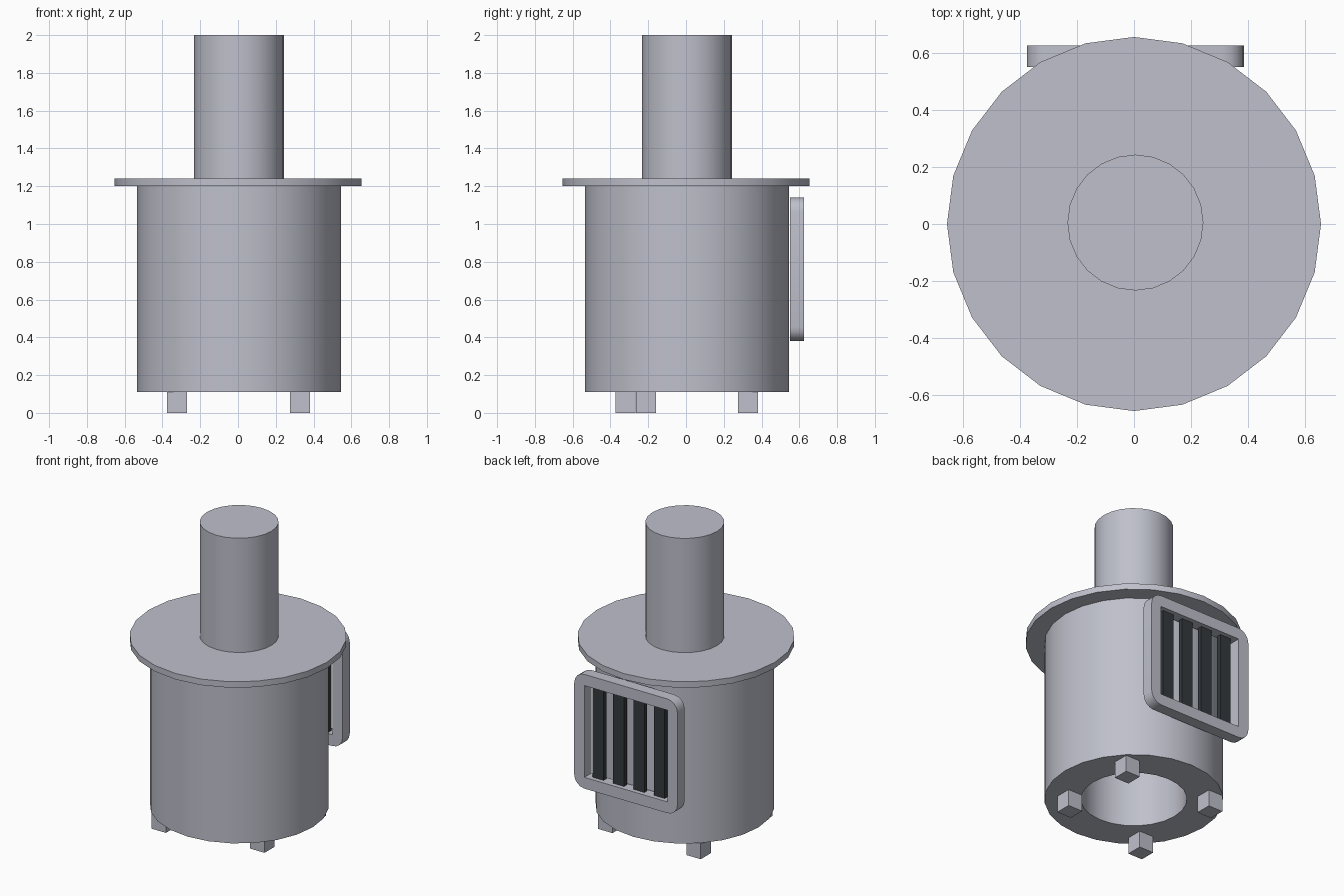
import bpy
import bmesh
from math import radians, sin, cos, pi
from mathutils import Vector

default = bpy.data.objects.get("Cube")
if default:
    bpy.data.objects.remove(default, do_unlink=True)

SIDES = 24
MID = 0.005  # shared axis of body, pipe and grille


def material(name, rgb):
    mat = bpy.data.materials.new(name)
    mat.use_nodes = True
    mat.diffuse_color = (*rgb, 1)
    mat.node_tree.nodes["Principled BSDF"].inputs["Base Color"].default_value = (*rgb, 1)
    return mat


steel = material("pale_steel", (0.52, 0.53, 0.60))
dark = material("dark_slate", (0.035, 0.042, 0.047))


def smooth(obj):
    bpy.ops.object.select_all(action="DESELECT")
    obj.select_set(True)
    bpy.context.view_layer.objects.active = obj
    bpy.ops.object.shade_smooth_by_angle(angle=radians(30))


def add_mesh(name, bm, mat):
    bmesh.ops.recalc_face_normals(bm, faces=bm.faces)
    mesh = bpy.data.meshes.new(name)
    bm.to_mesh(mesh)
    bm.free()
    mesh.materials.append(mat)
    obj = bpy.data.objects.new(name, mesh)
    bpy.context.collection.objects.link(obj)
    return obj


def box(name, centre, size, mat):
    bm = bmesh.new()
    bmesh.ops.create_cube(bm, size=1)
    bmesh.ops.scale(bm, vec=size, verts=bm.verts)
    bmesh.ops.translate(bm, vec=centre, verts=bm.verts)
    return add_mesh(name, bm, mat)


def cylinder(name, radius, bottom, top, offset):
    bm = bmesh.new()
    bmesh.ops.create_cone(bm, cap_ends=True, segments=SIDES, radius1=radius,
                          radius2=radius, depth=top - bottom)
    bmesh.ops.translate(bm, vec=(offset, offset, (top + bottom) / 2), verts=bm.verts)
    obj = add_mesh(name, bm, steel)
    smooth(obj)
    return obj


# Hollow drum, open underneath
bm = bmesh.new()
profile = [(0.32, 0.11), (0.54, 0.11), (0.54, 1.20), (0.32, 1.20)]
ring = [bm.verts.new((r, 0, z)) for r, z in profile]
edges = [bm.edges.new((ring[i - 1], ring[i])) for i in range(len(ring))]
bmesh.ops.spin(bm, geom=ring + edges, cent=(0, 0, 0), axis=(0, 0, 1),
               angle=2 * pi, steps=SIDES)
bmesh.ops.remove_doubles(bm, verts=bm.verts, dist=0.0005)
bmesh.ops.translate(bm, vec=(MID, MID, 0), verts=bm.verts)
smooth(add_mesh("drum_body", bm, steel))

# Lid plate and flue pipe
cylinder("lid_plate", 0.655, 1.20, 1.24, 0)
cylinder("flue_pipe", 0.238, 1.24, 2.0, MID)

# Feet, with one set further in than the others
for name, x, y in [("front_left_foot", 0.328, -0.212), ("front_right_foot", -0.322, -0.32),
                   ("back_left_foot", 0.328, 0.328), ("back_right_foot", -0.322, 0.328)]:
    box(name, (x, y, 0.055), (0.106, 0.106, 0.11), steel)

# Rounded grille frame with a square opening
HALF, INNER, ROUND = 0.38, 0.305, 0.075
outer = []
for quarter in range(4):
    diagonal = pi / 4 + quarter * pi / 2
    corner = Vector((cos(diagonal), sin(diagonal))) * (HALF - ROUND) * 2 ** 0.5
    for step in range(5):
        a = quarter * pi / 2 + step * pi / 8
        outer.append(corner + Vector((cos(a), sin(a))) * ROUND)
inner = [Vector((sx * INNER, sy * INNER)) for sx, sy in ((1, 1), (-1, 1), (-1, -1), (1, -1))]
curve = bpy.data.curves.new("grille_frame", "CURVE")
curve.dimensions = "2D"
curve.fill_mode = "BOTH"
curve.extrude = 0.0375
for points in (outer, inner):
    spline = curve.splines.new("POLY")
    spline.points.add(len(points) - 1)
    for target, p in zip(spline.points, points):
        target.co = (p.x, p.y, 0, 1)
    spline.use_cyclic_u = True
curve.materials.append(steel)
frame = bpy.data.objects.new("grille_frame", curve)
frame.location = (MID, 0.5875, 0.76)
frame.rotation_euler = (pi / 2, 0, 0)
bpy.context.collection.objects.link(frame)
bpy.ops.object.select_all(action="DESELECT")
frame.select_set(True)
bpy.context.view_layer.objects.active = frame
bpy.ops.object.convert(target="MESH")
frame = bpy.context.view_layer.objects.active
bm = bmesh.new()
bm.from_mesh(frame.data)
bmesh.ops.remove_doubles(bm, verts=bm.verts, dist=0.0005)
bmesh.ops.recalc_face_normals(bm, faces=bm.faces)
bm.to_mesh(frame.data)
bm.free()
smooth(frame)

# Upright bars in the opening
for i in range(4):
    box(f"grille_bar_{i + 1}", (MID + (i - 1.5) * 0.15, 0.58, 0.76),
        (0.08, 0.03, 2 * INNER), dark)
